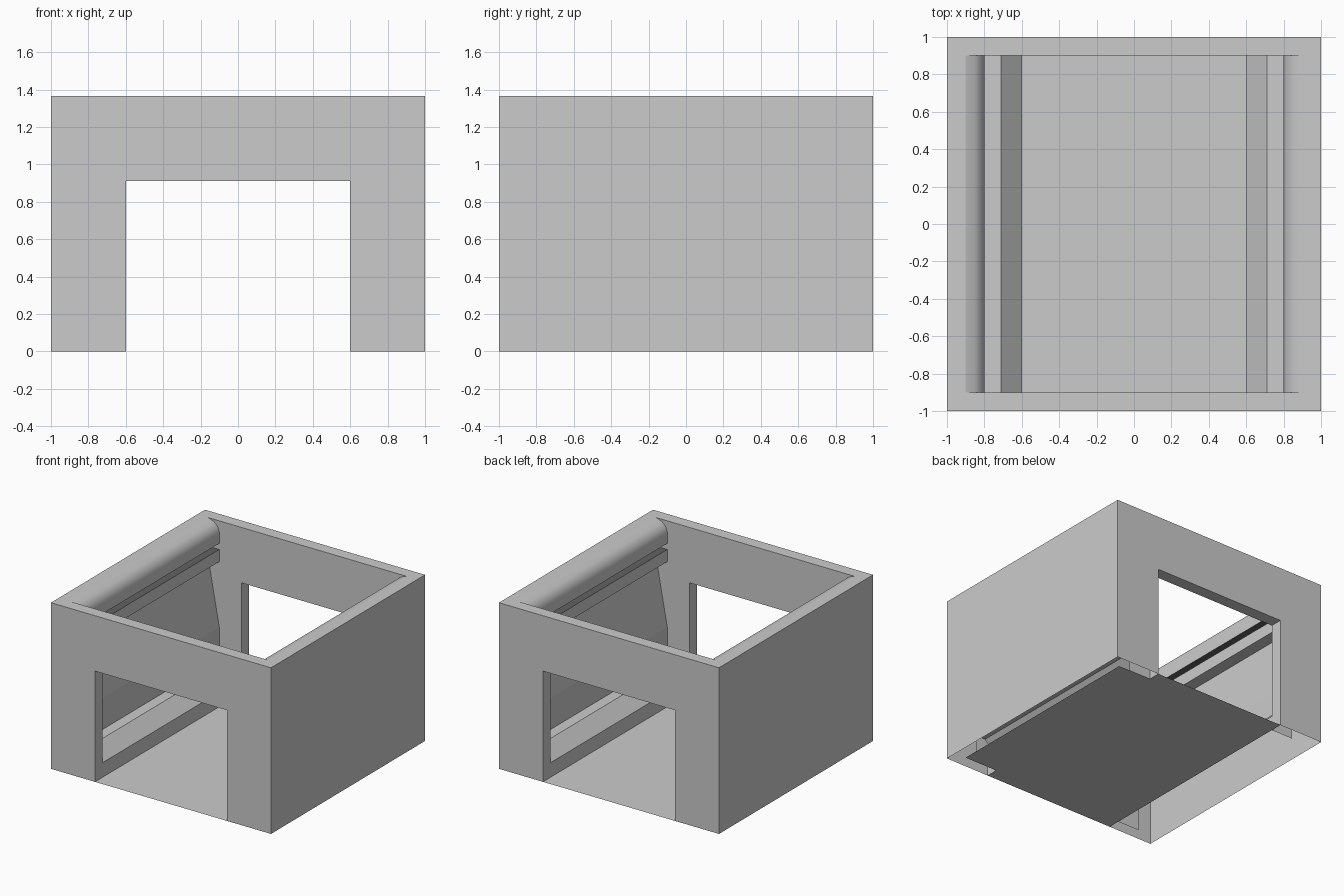
import bpy, bmesh

if "Cube" in bpy.data.objects:
    bpy.data.objects.remove(bpy.data.objects["Cube"])

H, DOOR_X, DOOR_Z, IN = 1.365, 0.6, 0.91, 0.9


def material(name, v):
    m = bpy.data.materials.new(name)
    m.diffuse_color = (v, v, v, 1)
    m.use_nodes = True
    m.node_tree.nodes["Principled BSDF"].inputs["Base Color"].default_value = m.diffuse_color
    return m


GREY = material("plain_grey", 0.6)
DARK = material("slot_dark_grey", 0.12)


def make(name, polys, mats=(GREY,), facing=None):
    """Object from polygons; facing = direction the normals should point to."""
    bm = bmesh.new()
    for pts in polys:
        f = bm.faces.new([bm.verts.new(p) for p in pts])
        f.normal_update()
        if facing and sum(a * b for a, b in zip(f.normal, facing)) < 0:
            f.normal_flip()
    bmesh.ops.remove_doubles(bm, verts=bm.verts, dist=1e-4)
    me = bpy.data.meshes.new(name)
    bm.to_mesh(me)
    bm.free()
    for m in mats:
        me.materials.append(m)
    ob = bpy.data.objects.new(name, me)
    bpy.context.collection.objects.link(ob)
    return ob


def arch(y, half):
    """Wall sheet at y with a doorway; half is the right-hand outline."""
    door = [(DOOR_X, DOOR_Z), (DOOR_X, 0)]
    right = door + half
    polys = [[(s * x, y, z) for x, z in right] for s in (1, -1)]
    x_top = half[-1][0]
    polys[0].append((DOOR_X, y, H))
    polys[1].append((-DOOR_X, y, H))
    polys.append([(-DOOR_X, y, DOOR_Z), (DOOR_X, y, DOOR_Z),
                  (DOOR_X, y, H), (-DOOR_X, y, H)])
    return polys


# interior side profile, top to floor
PROFILE = [(0.9, H), (0.85, 1.345), (0.815, 1.315), (0.8, 1.27), (0.8, 1.18),
           (0.9, 1.18), (0.9, 1.13), (0.8, 1.13), (0.8, 1.03), (0.9, 1.03),
           (0.8, 0.49), (0.8, 0.23), (0.71, 0.23), (0.6, 0.12), (0.6, 0)]

# end walls: outer sheet, inner sheet, doorway lining
for s, end in ((-1, "front"), (1, "back")):
    make(end + "_outer_wall", arch(s, [(1, 0), (1, H)]), facing=(0, s, 0))
    inner = [(0.8, 0), (0.8, 0.49), (0.9, 1.03), (0.9, H)]
    make(end + "_inner_wall", arch(s * IN, inner), facing=(0, -s, 0))
    path = [(-DOOR_X, 0), (-DOOR_X, DOOR_Z), (DOOR_X, DOOR_Z), (DOOR_X, 0)]
    lining = []
    for a, b in zip(path, path[1:]):
        q = [(a[0], -1, a[1]), (a[0], -IN, a[1]), (b[0], -IN, b[1]), (b[0], -1, b[1])]
        lining.append([(x, -s * y, z) for x, y, z in (q if s > 0 else q[::-1])][::-1])
    make(end + "_doorway_lining", lining)

# side walls and profiled interior sides
for s, side in ((-1, "left"), (1, "right")):
    make(side + "_outer_wall", [[(s, -1, 0), (s, 1, 0), (s, 1, H), (s, -1, H)]],
         facing=(s, 0, 0))
    strips = []
    for a, b in zip(PROFILE, PROFILE[1:]):
        q = [(s * a[0], -IN, a[1]), (s * a[0], IN, a[1]),
             (s * b[0], IN, b[1]), (s * b[0], -IN, b[1])]
        strips.append(q if s > 0 else q[::-1])
    ob = make(side + "_interior_panel", strips, (GREY, DARK))
    for f in ob.data.polygons:
        if 1.12 < f.center.z < 1.185 and abs(f.center.x) > 0.84:
            f.material_index = 1      # recessed slot
        if f.center.z > 1.2:
            f.use_smooth = True       # rounded top edge

# top rim
rim = []
for s in (-1, 1):
    rim.append([(s * IN, -IN, H), (s, -1, H), (s, 1, H), (s * IN, IN, H)])
    rim.append([(-IN, s * IN, H), (-1, s, H), (1, s, H), (IN, s * IN, H)])
make("top_rim", rim, facing=(0, 0, 1))

# floor, running under the right-hand bench
make("floor", [[(-0.6, -1, 0), (0.6, -1, 0), (0.6, -IN, 0), (0.9, -IN, 0),
                (0.9, IN, 0), (0.6, IN, 0), (0.6, 1, 0), (-0.6, 1, 0)]],
     facing=(0, 0, 1))
